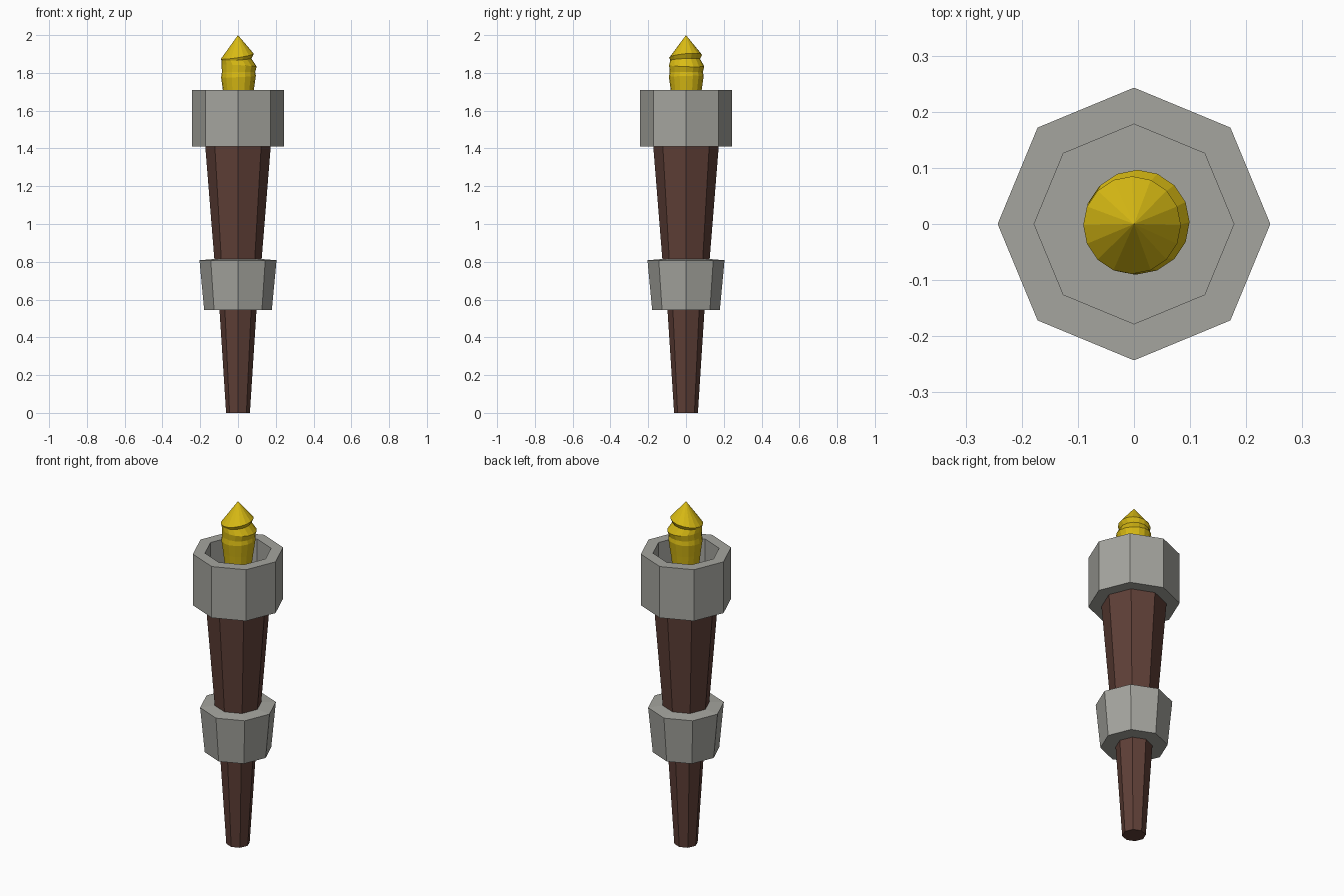
import bpy, bmesh, math

if "Cube" in bpy.data.objects:
    bpy.data.objects.remove(bpy.data.objects["Cube"])


def material(name, rgb):
    m = bpy.data.materials.new(name)
    m.diffuse_color = (*rgb, 1.0)
    m.use_nodes = True
    m.node_tree.nodes["Principled BSDF"].inputs["Base Color"].default_value = m.diffuse_color
    return m


WOOD = material("dark wood", (0.114, 0.050, 0.038))
IRON = material("grey iron", (0.376, 0.376, 0.345))
FIRE = material("yellow flame", (0.70, 0.50, 0.007))


def skin(name, rings, mat, tip=None):
    """Join rings of points with flat quads; cap the ends (or close to a tip)."""
    bm = bmesh.new()
    loops = [[bm.verts.new(p) for p in ring] for ring in rings]
    n = len(loops[0])
    for a, b in zip(loops, loops[1:]):
        for i in range(n):
            j = (i + 1) % n
            bm.faces.new((a[i], a[j], b[j], b[i]))
    bm.faces.new(loops[0][::-1])
    if tip:
        t = bm.verts.new(tip)
        for i in range(n):
            bm.faces.new((loops[-1][i], loops[-1][(i + 1) % n], t))
    else:
        bm.faces.new(loops[-1])
    bmesh.ops.recalc_face_normals(bm, faces=bm.faces)
    me = bpy.data.meshes.new(name)
    bm.to_mesh(me)
    bm.free()
    me.materials.append(mat)
    ob = bpy.data.objects.new(name, me)
    bpy.context.collection.objects.link(ob)
    return ob


def lathe(name, profile, mat, n=8):
    """Octagonal part from (radius, height) pairs, corners on the axes."""
    angles = [2 * math.pi * i / n for i in range(n)]
    return skin(name, [[(r * math.cos(a), r * math.sin(a), z) for a in angles]
                       for r, z in profile], mat)


# Tapered wooden handle
lathe("handle", [(0.063, 0), (0.098, 0.545), (0.125, 0.81), (0.174, 1.42)], WOOD)

# Flared band around the middle
lathe("middle_band", [(0.09, 0.545), (0.179, 0.545), (0.204, 0.808), (0.12, 0.815)], IRON)

# Hollow cup at the top
lathe("cup", [(0.16, 1.41), (0.243, 1.41), (0.243, 1.71),
              (0.178, 1.71), (0.178, 1.45)], IRON)

# Twisted flame: each ring is (height, radius, lean, tilt) toward one direction
LEAN = math.radians(30)
flame_rings = []
for z, r, lean, tilt in [(1.45, 0.05, 0, 0), (1.71, 0.082, 0.002, 0),
                         (1.78, 0.092, 0.003, 0.005), (1.805, 0.088, 0.003, 0),
                         (1.838, 0.093, 0.007, -0.006), (1.870, 0.079, -0.009, 0.007),
                         (1.888, 0.087, -0.004, 0.016)]:
    ring = []
    for i in range(16):
        a = 2 * math.pi * i / 16
        ring.append((r * math.cos(a) + lean * math.cos(LEAN),
                     r * math.sin(a) + lean * math.sin(LEAN),
                     z + tilt * math.cos(a - LEAN)))
    flame_rings.append(ring)
skin("flame", flame_rings, FIRE, tip=(0, 0, 2.0))
